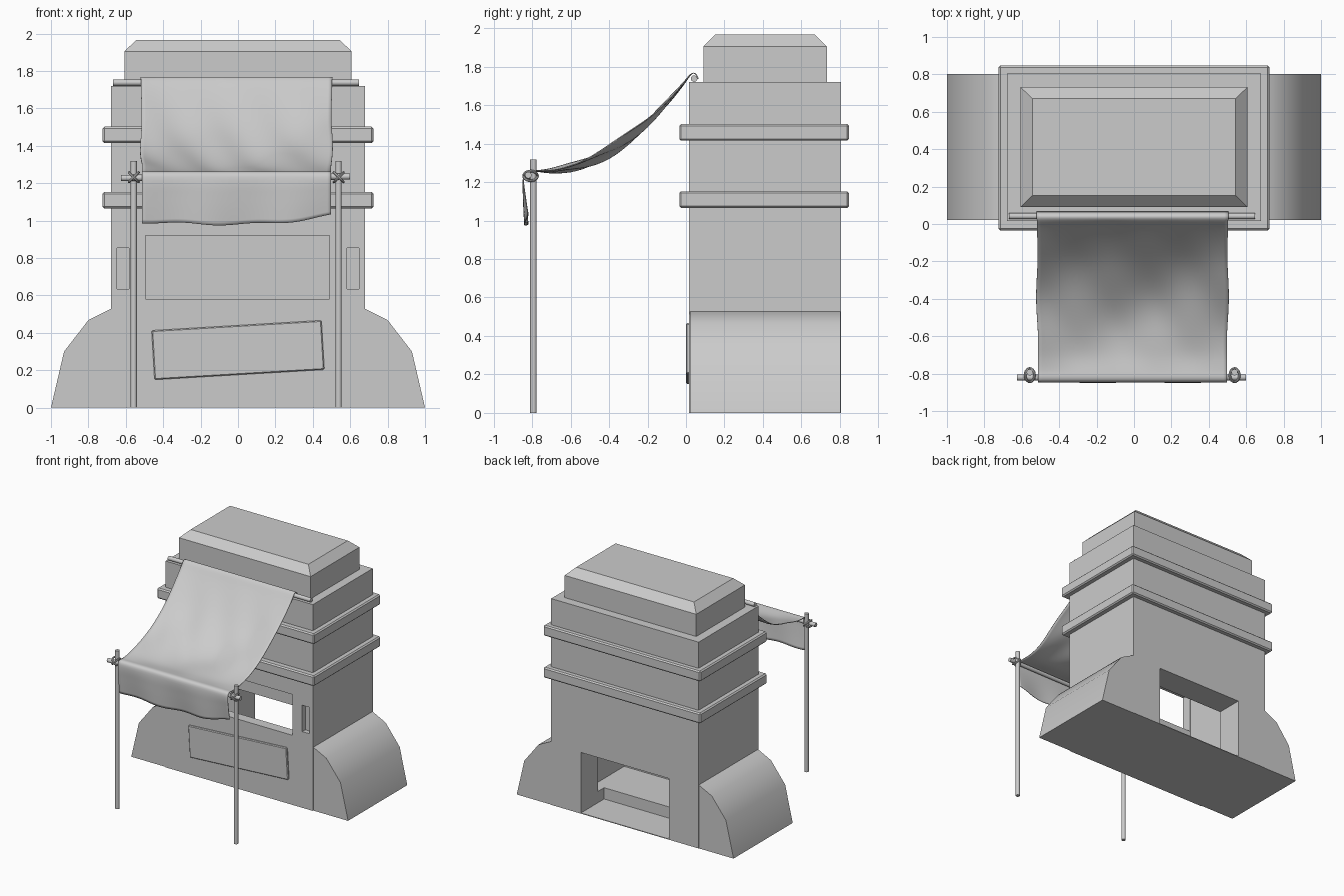
import bpy, bmesh, math
from mathutils import Vector

if "Cube" in bpy.data.objects:
    bpy.data.objects.remove(bpy.data.objects["Cube"])


def obj_from_bm(name, bm):
    bmesh.ops.recalc_face_normals(bm, faces=bm.faces[:])
    me = bpy.data.meshes.new(name)
    bm.to_mesh(me)
    bm.free()
    ob = bpy.data.objects.new(name, me)
    bpy.context.collection.objects.link(ob)
    return ob


def box(name, x0, x1, y0, y1, z0, z1, bevel=0.0):
    bm = bmesh.new()
    bmesh.ops.create_cube(bm, size=1)
    for v in bm.verts:
        v.co = Vector(((x0 + x1) / 2 + v.co.x * (x1 - x0),
                       (y0 + y1) / 2 + v.co.y * (y1 - y0),
                       (z0 + z1) / 2 + v.co.z * (z1 - z0)))
    if bevel:
        bmesh.ops.bevel(bm, geom=bm.edges[:], offset=bevel, segments=1, affect='EDGES')
    return obj_from_bm(name, bm)


def smooth(ob, angle=40):
    bpy.ops.object.select_all(action='DESELECT')
    ob.select_set(True)
    bpy.context.view_layer.objects.active = ob
    bpy.ops.object.shade_smooth_by_angle(angle=math.radians(angle))


def rod(name, a, b, r):
    a, b = Vector(a), Vector(b)
    bpy.ops.mesh.primitive_cylinder_add(vertices=14, radius=r, depth=(b - a).length,
                                        location=(a + b) / 2)
    ob = bpy.context.object
    ob.name = name
    ob.rotation_euler = (b - a).to_track_quat('Z', 'Y').to_euler()
    smooth(ob)


def cut(target, *dims):
    c = box("cutter", *dims)
    c.hide_render = True
    m = target.modifiers.new("cut", 'BOOLEAN')
    m.operation = 'DIFFERENCE'
    m.solver = 'EXACT'
    m.object = c
    bpy.context.view_layer.objects.active = target
    bpy.ops.object.modifier_apply(modifier=m.name)
    bpy.data.objects.remove(c)


# hollow stall body with serving window, rear opening and slots
body = box("stall_body", -0.68, 0.68, 0.015, 0.805, 0, 1.72)
cut(body, -0.5, 0.5, 0.10, 0.58, 0.10, 0.96)
cut(body, -0.495, 0.49, -0.1, 0.2, 0.58, 0.92)
cut(body, -0.405, 0.405, 0.5, 0.9, 0.006, 0.51)
for s in (-1, 1):
    x = sorted((s * 0.582, s * 0.648))
    cut(body, x[0], x[1], -0.1, 0.055, 0.635, 0.855)

# raised bands around the body
for name, z0, z1 in (("lower_band", 1.065, 1.152), ("upper_band", 1.415, 1.502)):
    band = box(name, -0.725, 0.725, -0.035, 0.848, z0, z1, 0.01)
    cut(band, -0.66, 0.66, 0.035, 0.785, 0.9, 1.7)

# roof block with chamfered top
bm = bmesh.new()
rings = []
for hx, y0, y1, z in ((0.607, 0.09, 0.732, 1.715), (0.607, 0.09, 0.732, 1.905),
                      (0.543, 0.152, 0.67, 1.967)):
    rings.append([bm.verts.new(p) for p in
                  ((-hx, y0, z), (hx, y0, z), (hx, y1, z), (-hx, y1, z))])
for a, b in zip(rings, rings[1:]):
    for i in range(4):
        j = (i + 1) % 4
        bm.faces.new((a[i], a[j], b[j], b[i]))
bm.faces.new(rings[0])
bm.faces.new(rings[-1])
obj_from_bm("roof_block", bm)

# side buttresses
for s, name in ((-1, "left_buttress"), (1, "right_buttress")):
    prof = [(0.67, 0), (1.0, 0), (0.93, 0.30), (0.80, 0.468), (0.68, 0.528), (0.67, 0.528)]
    bm = bmesh.new()
    f = bm.faces.new([bm.verts.new((s * x, 0.022, z)) for x, z in prof])
    r = bmesh.ops.extrude_face_region(bm, geom=[f])
    bmesh.ops.translate(bm, vec=(0, 0.78, 0),
                        verts=[v for v in r["geom"] if isinstance(v, bmesh.types.BMVert)])
    smooth(obj_from_bm(name, bm), 30)

# crooked front sign board
board = box("front_board", -0.455, 0.455, -0.012, 0.03, -0.132, 0.132, 0.006)
board.location = (0, 0.012, 0.308)
board.rotation_euler = (0, math.radians(-3.4), 0)

# awning poles, rails and lashings
for x, name in ((-0.557, "left"), (0.538, "right")):
    rod(name + "_pole", (x, -0.793, 0), (x, -0.793, 1.318), 0.017)
    for k, tilt in enumerate((-45, 45)):
        bpy.ops.mesh.primitive_torus_add(
            major_radius=0.036, minor_radius=0.007, major_segments=20, minor_segments=8,
            location=(x, -0.808, 1.232), rotation=(0, math.radians(tilt), 0))
        bpy.context.object.name = f"{name}_lashing_{k + 1}"
        smooth(bpy.context.object)
rod("front_rail", (-0.625, -0.82, 1.228), (0.6, -0.82, 1.236), 0.017)
rod("top_rail", (-0.668, 0.042, 1.738), (0.647, 0.042, 1.738), 0.017)

# cloth awning: profile draped over both rails with soft wrinkles
path = [(0.064, 1.735), (0.055, 1.756), (0.04, 1.766), (0.02, 1.755), (-0.02, 1.705),
        (-0.1, 1.615), (-0.2, 1.515), (-0.3, 1.435), (-0.4, 1.37), (-0.5, 1.32),
        (-0.6, 1.285), (-0.7, 1.262), (-0.78, 1.258), (-0.82, 1.26), (-0.841, 1.245),
        (-0.846, 1.2), (-0.842, 1.14), (-0.837, 1.08), (-0.83, 1.01)]
pts = [Vector((0, y, z)) for y, z in path]
SUB, NX = 3, 48
fine = []
for i in range(len(pts) - 1):
    p0, p1 = pts[max(i - 1, 0)], pts[i]
    p2, p3 = pts[i + 1], pts[min(i + 2, len(pts) - 1)]
    for k in range(SUB):
        t = k / SUB
        fine.append(0.5 * (2 * p1 + (p2 - p0) * t + (2 * p0 - 5 * p1 + 4 * p2 - p3) * t * t
                           + (3 * p1 - p0 - 3 * p2 + p3) * t ** 3))
fine.append(pts[-1])
bm = bmesh.new()
grid = []
for p in fine:
    row = []
    u = min(max((0.03 - p.y) / 0.82, 0), 1)
    span = math.sin(math.pi * u)          # zero at the rails
    hang = max(0, (1.23 - p.z) / 0.22) if p.y < -0.8 else 0
    for j in range(NX + 1):
        s = j / NX * 2 - 1
        half = 0.512 - 0.006 * u - 0.006 * span * math.sin(9 * u)
        x = s * half - 0.008
        wr = 0.010 * math.sin(5 * s + 7 * u) + 0.006 * math.sin(11 * s - 9 * u + 1)
        z = p.z + span * (wr + 0.012 - 0.045 * (1 - s * s))
        z += hang * (-0.03 * (1 - s * s) + 0.018 * s * abs(s) + 0.006 * math.sin(8 * s))
        y = p.y + hang * 0.009 * math.sin(7 * s + 1)
        row.append(bm.verts.new((x, y, z)))
    grid.append(row)
for a, b in zip(grid, grid[1:]):
    for j in range(NX):
        bm.faces.new((a[j], a[j + 1], b[j + 1], b[j]))
cloth = obj_from_bm("cloth_awning", bm)
sol = cloth.modifiers.new("thickness", 'SOLIDIFY')
sol.thickness = 0.005
sol.offset = 0
smooth(cloth, 60)
